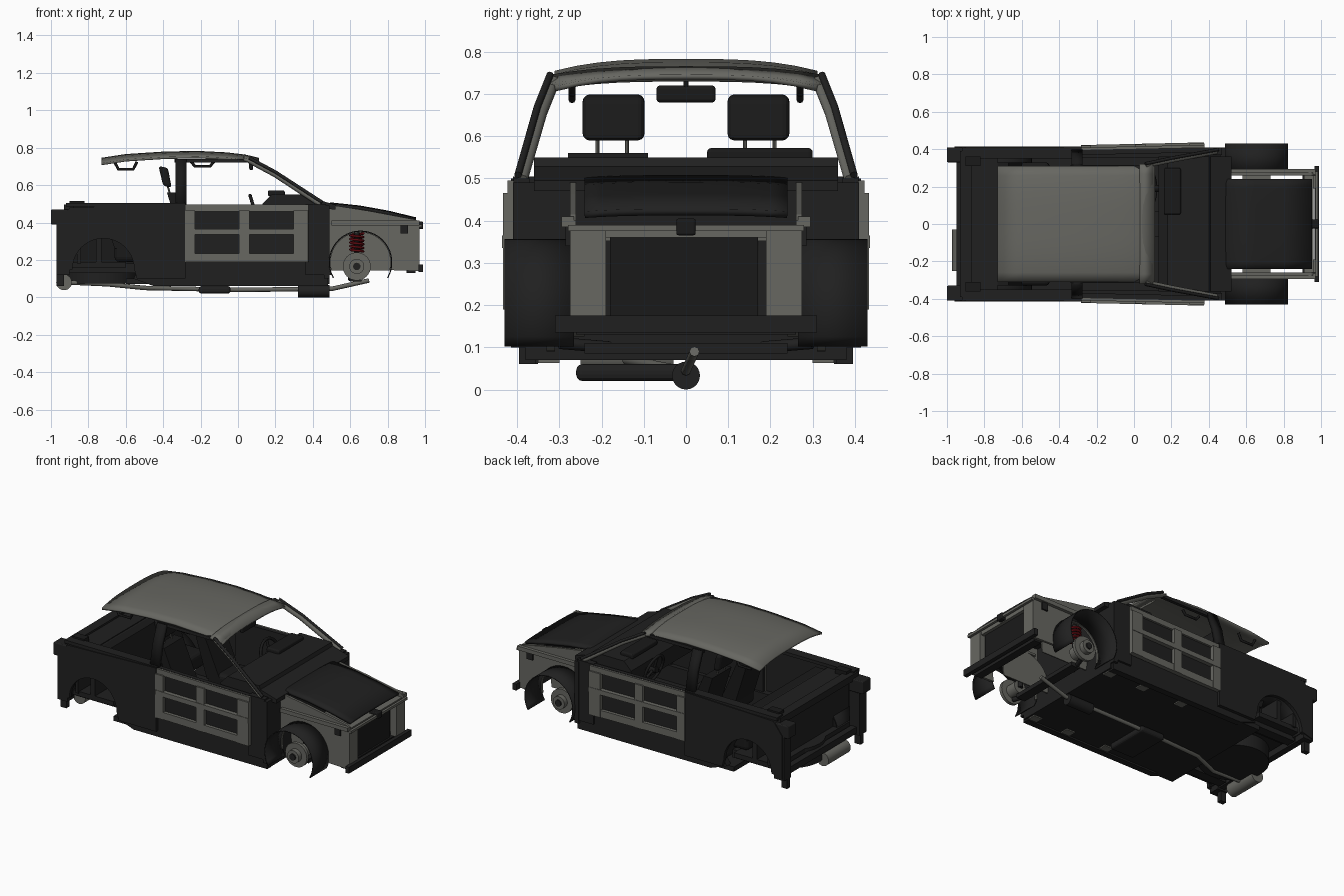
import bpy
import bmesh
import math
from mathutils import Vector

default_cube = bpy.data.objects.get("Cube")
if default_cube:
    bpy.data.objects.remove(default_cube)


def make_material(name, red, green, blue):
    material = bpy.data.materials.new(name)
    material.use_nodes = True
    material.diffuse_color = (red, green, blue, 1)
    shader = material.node_tree.nodes["Principled BSDF"]
    shader.inputs["Base Color"].default_value = (red, green, blue, 1)
    return material


GREY = make_material("bare metal grey", .135, .135, .12)
DARK = make_material("dark panel", .0145, .0145, .0145)
BLACK = make_material("black trim", .01, .01, .01)
RED = make_material("spring red", .11, .003, .005)


def finish(name, bm, material, smooth=False):
    bmesh.ops.recalc_face_normals(bm, faces=bm.faces)
    mesh = bpy.data.meshes.new(name)
    bm.to_mesh(mesh)
    bm.free()
    obj = bpy.data.objects.new(name, mesh)
    bpy.context.collection.objects.link(obj)
    mesh.materials.append(material)
    if smooth:
        bpy.ops.object.select_all(action="DESELECT")
        obj.select_set(True)
        bpy.context.view_layer.objects.active = obj
        bpy.ops.object.shade_smooth_by_angle()
    return obj


def prism(name, material, outline, near, far, bevel=0):
    """Side outline (x, z) extruded across y."""
    bm = bmesh.new()
    face = bm.faces.new([bm.verts.new((x, near, z)) for x, z in outline])
    moved = bmesh.ops.extrude_face_region(bm, geom=[face])["geom"]
    verts = [v for v in moved if isinstance(v, bmesh.types.BMVert)]
    bmesh.ops.translate(bm, verts=verts, vec=(0, far - near, 0))
    obj = finish(name, bm, material)
    if bevel:
        modifier = obj.modifiers.new("soft edges", "BEVEL")
        modifier.width = bevel
        modifier.segments = 3
    return obj


def box(name, material, x, y, z, bevel=0):
    """Box from (low, high) pairs on each axis."""
    outline = [(x[0], z[0]), (x[1], z[0]), (x[1], z[1]), (x[0], z[1])]
    return prism(name, material, outline, *y, bevel)


def rod(name, material, start, end, radius, sides=24):
    """Cylinder between two points."""
    start, end = Vector(start), Vector(end)
    bm = bmesh.new()
    bmesh.ops.create_cone(bm, cap_ends=True, segments=sides, radius1=radius,
                          radius2=radius, depth=(end - start).length)
    turn = (end - start).to_track_quat("Z", "Y").to_matrix().to_4x4()
    bmesh.ops.transform(bm, matrix=turn, verts=bm.verts)
    bmesh.ops.translate(bm, verts=bm.verts, vec=(start + end) / 2)
    return finish(name, bm, material, smooth=True)


def tube(name, material, points, radius, closed=False):
    """Round tube along a path."""
    curve = bpy.data.curves.new(name, "CURVE")
    curve.dimensions = "3D"
    curve.bevel_depth = radius
    curve.bevel_resolution = 2
    curve.use_fill_caps = True
    spline = curve.splines.new("POLY")
    spline.points.add(len(points) - 1)
    for point, place in zip(spline.points, points):
        point.co = (*place, 1)
    spline.use_cyclic_u = closed
    curve.materials.append(material)
    obj = bpy.data.objects.new(name, curve)
    bpy.context.collection.objects.link(obj)


def sheet(name, material, rows, thickness):
    """Thin skin through rows of points."""
    bm = bmesh.new()
    grid = [[bm.verts.new(p) for p in row] for row in rows]
    for a, b in zip(grid, grid[1:]):
        for i in range(len(a) - 1):
            bm.faces.new((a[i], a[i + 1], b[i + 1], b[i]))
    obj = finish(name, bm, material, smooth=True)
    modifier = obj.modifiers.new("thickness", "SOLIDIFY")
    modifier.thickness = thickness
    modifier.offset = 0


def arc(x, z, radius, first, last, steps=20):
    angles = [math.radians(first + (last - first) * i / steps) for i in range(steps + 1)]
    return [(x + radius * math.cos(a), z + radius * math.sin(a)) for a in angles]


def crowned(profile, half_width, drop):
    """Rows across y that fall away towards both edges."""
    spread = [i / 6 for i in range(-6, 7)]
    return [[(x, half_width * t, z - drop * abs(t) ** 3) for t in spread] for x, z in profile]


# Roof, header and bonnet skins
roof_line = [(-.73, .74), (-.6, .76), (-.4, .773), (-.22, .777), (-.06, .769), (.04, .757), (.11, .74)]
sheet("roof", GREY, crowned(roof_line, .31, .028), .012)
sheet("windscreen_header", GREY, crowned([(.03, .758), (.1, .737)], .32, .02), .016)
sheet("bonnet", DARK, crowned([(.49, .5), (.65, .483), (.8, .456), (.95, .42)], .24, .006), .016)

# Floor, firewall and tail structure
box("floor_pan", DARK, (-.6, .49), (-.38, .38), (.07, .1))
box("tunnel", DARK, (-.6, .48), (-.07, .07), (.1, .17))
box("firewall", DARK, (.46, .49), (-.41, .41), (.1, .49))
prism("cowl", DARK, [(.3, .48), (.3, .545), (.4, .53), (.52, .495), (.52, .47)], -.36, .36)
box("boot_floor", DARK, (-.9, -.6), (-.38, .38), (.16, .19))
rod("spare_wheel_well", DARK, (-.73, 0, .075), (-.73, 0, .19), .2, 32)
box("seat_bulkhead", DARK, (-.76, -.73), (-.38, .38), (.18, .48))
box("rear_deck", DARK, (-.88, -.74), (-.4, .4), (.465, .485))
box("tail_upper_beam", DARK, (-.93, -.87), (-.39, .39), (.455, .497))
box("tail_panel", DARK, (-.86, -.84), (-.39, .39), (.18, .46))
box("tail_lower_beam", DARK, (-.95, -.91), (-.36, .36), (.13, .17))

# Dashboard, mirror and steering wheel
prism("dashboard", DARK, [(.15, .38), (.13, .5), (.18, .55), (.4, .55), (.46, .38)], -.36, .36)
box("instrument_hood", BLACK, (.16, .25), (.05, .3), (.54, .572), .01)
box("interior_mirror", BLACK, (.06, .08), (-.07, .07), (.68, .72), .008)
rod("mirror_stalk", BLACK, (.07, 0, .71), (.08, 0, .745), .006)
wheel = [(.09 - .3 * (z - .46), .19 + y, z) for y, z in arc(0, .46, .085, 0, 345, 23)]
tube("steering_wheel", BLACK, wheel, .009, closed=True)
rod("steering_column", BLACK, (.07, .19, .46), (.2, .19, .43), .018)
for angle in (90, 210, 330):
    y, z = arc(0, .46, .085, angle, angle, 1)[0]
    rod("steering_spoke", BLACK, (.09, .19, .46), (.09 - .3 * (z - .46), .19 + y, z), .008)

# Rear bench
box("rear_bench_cushion", BLACK, (-.66, -.45), (-.33, .33), (.19, .29), .025)
prism("rear_bench_back", BLACK, [(-.66, .26), (-.73, .48), (-.67, .48), (-.59, .26)], -.33, .33)

# Nose: radiator, frame and bumper beam
box("radiator", BLACK, (.9, .94), (-.18, .17), (.17, .36))
box("radiator_top_rail", GREY, (.91, .96), (-.26, .26), (.36, .39))
box("radiator_bottom_rail", DARK, (.9, .95), (-.26, .26), (.13, .17))
box("bumper_beam", DARK, (.965, .99), (-.31, .31), (.135, .175))
box("bonnet_latch", BLACK, (.93, .99), (-.023, .023), (.365, .405), .006)
box("nose_rail", GREY, (.97, .985), (-.28, .28), (.375, .39))
box("front_subframe", DARK, (.6, .66), (-.24, .24), (.085, .11))

# Exhaust line
tube("exhaust_pipe", GREY, [(.7, .02, .09), (.5, 0, .045), (0, 0, .04), (-.5, -.04, .05), (-.7, -.14, .07), (-.92, -.14, .08)], .012)
rod("catalyst", DARK, (.32, 0, .033), (.49, 0, .033), .033)
box("middle_silencer", DARK, (-.21, -.04), (-.26, .02), (.02, .06), .015)
rod("rear_silencer", GREY, (-.93, -.25, .08), (-.93, -.03, .08), .042)

for side, hand in ((1, "left"), (-1, "right")):
    def across(low, high):
        return (low * side, high * side)

    # Quarter panel with wheel opening and wheelhouse
    opening = arc(-.72, .15, .165, 0, 180)
    quarter = [(-.96, .13), (-.96, .4), (-.9, .48), (-.28, .5), (-.28, .1), (-.54, .1)]
    prism(hand + "_quarter_panel", DARK, quarter + opening, *across(.395, .415))
    house = arc(-.72, .15, .17, 0, 180)
    sheet(hand + "_rear_wheelhouse", DARK, [[(x, y * side, z) for x, z in house] for y in (.24, .41)], .008)
    prism(hand + "_wheelhouse_wall", BLACK, house, *across(.235, .245))
    box(hand + "_rear_arm", DARK, (-.9, -.55), across(.27, .33), (.13, .18))
    box(hand + "_tail_corner", DARK, (-1, -.9), across(.33, .41), (.39, .47), .006)
    box(hand + "_tail_post", DARK, (-.97, -.9), across(.34, .41), (.12, .4))
    box(hand + "_belt_rail", DARK, (-.92, -.28), across(.35, .41), (.485, .505))
    box(hand + "_rear_hinge", BLACK, (-.9, -.82), across(.31, .36), (.47, .515))
    box(hand + "_tail_foot", DARK, (-.97, -.93), across(.35, .38), (.06, .13))

    # Sill with jacking plates, and front post
    prism(hand + "_sill", DARK, [(-.56, .1), (-.45, .06), (.48, .06), (.48, .13), (.38, .2), (-.5, .2)], *across(.355, .395))
    for x in (-.1, .18, .42):
        box(hand + "_jacking_plate", GREY, (x, x + .06), across(.3, .35), (.063, .071))
    prism(hand + "_front_post", DARK, [(.36, .12), (.5, .12), (.47, .3), (.47, .5), (.36, .5)], *across(.37, .408))

    # Stripped door: dark core with a metal grid, splayed towards the nose
    door = [box(hand + "_door_core", DARK, (-.27, .38), across(.375, .402), (.2, .497))]
    for low, high in ((-.275, -.22), (.015, .07), (.305, .385)):
        door.append(box(hand + "_door_stile", GREY, (low, high), across(.395, .425), (.19, .465)))
    for low, high, face in ((.19, .235, .422), (.335, .365, .428), (.46, .495, .415)):
        door.append(box(hand + "_door_rail", GREY, (-.275, .385), across(.396, face), (low, high)))
    for part in door:
        part.rotation_euler.z = .022 * side

    # Pillars and roof rail
    box(hand + "_roof_rail", DARK, (-.34, .05), across(.295, .315), (.72, .74))
    tube(hand + "_screen_pillar", GREY, [(.06, .312 * side, .73), (.2, .342 * side, .655), (.44, .388 * side, .497)], .014)
    seal = [(.06, .322, .745), (.2, .352, .67), (.45, .398, .508)]
    tube(hand + "_pillar_seal", DARK, [(x, y * side, z) for x, y, z in seal], .009)
    sheet(hand + "_middle_pillar", BLACK, [[(x, y * side, z) for x in (-.335, -.275)] for y, z in ((.39, .48), (.36, .62), (.315, .735))], .025)
    for x, low in ((-.25, .7), (-.66, .685)):
        handle = [(x, .725), (x + .02, low), (x + .1, low), (x + .12, .725)]
        tube(hand + "_grab_handle", BLACK, [(a, .27 * side, b) for a, b in handle], .008)

    # Front seat with headrest
    box(hand + "_seat_cushion", BLACK, (-.28, 0), across(.09, .29), (.17, .29), .025)
    prism(hand + "_seat_back", BLACK, [(-.28, .24), (-.38, .56), (-.32, .56), (-.19, .26)], *across(.09, .28))
    prism(hand + "_headrest", BLACK, [(-.4, .595), (-.355, .587), (-.375, .692), (-.425, .702)], *across(.098, .245), .016)
    for y in (.14, .21):
        rod(hand + "_headrest_post", GREY, (-.36, y * side, .54), (-.38, y * side, .61), .005, 10)

    # Inner wing with arch, strut housing, front flange and wheel liner
    wing = [(.49, .15), (.49, .495), (.7, .462), (.95, .415), (.97, .4), (.97, .14)]
    prism(hand + "_inner_wing", GREY, wing + arc(.655, .187, .16, -15, 195), *across(.26, .275))
    prism(hand + "_strut_wall", GREY, arc(.655, .187, .165, -15, 195), *across(.165, .172))
    box(hand + "_strut_cap", GREY, (.58, .73), across(.165, .27), (.352, .365))
    box(hand + "_wing_flange", GREY, (.93, .97), across(.19, .27), (.17, .38))
    box(hand + "_wing_top_rail", GREY, (.5, .97), across(.265, .295), (.385, .41))
    box(hand + "_headlamp_bracket", DARK, (.87, .91), across(.27, .285), (.34, .4))
    liner = arc(.655, .187, .167, -30, 210, 28)
    sheet(hand + "_wheel_liner", DARK, [[(x, y * side, z) for x, z in liner] for y in (.265, .43)], .006)

    # Front hub, disc, strut and spring
    rod(hand + "_brake_disc", GREY, (.635, .31 * side, .165), (.635, .33 * side, .165), .075, 32)
    rod(hand + "_hub", GREY, (.635, .24 * side, .165), (.635, .36 * side, .165), .04)
    rod(hand + "_axle_cap", DARK, (.635, .36 * side, .165), (.635, .368 * side, .165), .02)
    rod(hand + "_strut", DARK, (.635, .235 * side, .16), (.635, .235 * side, .355), .014)
    tube(hand + "_control_arm", DARK, [(.635, .3 * side, .11), (.6, .18 * side, .1)], .014)
    coil = []
    for i in range(81):
        turn = i * math.tau / 16
        coil.append((.635 + .034 * math.cos(turn), (.235 + .034 * math.sin(turn)) * side, .245 + i * .0012))
    tube(hand + "_spring", RED, coil, .007)
